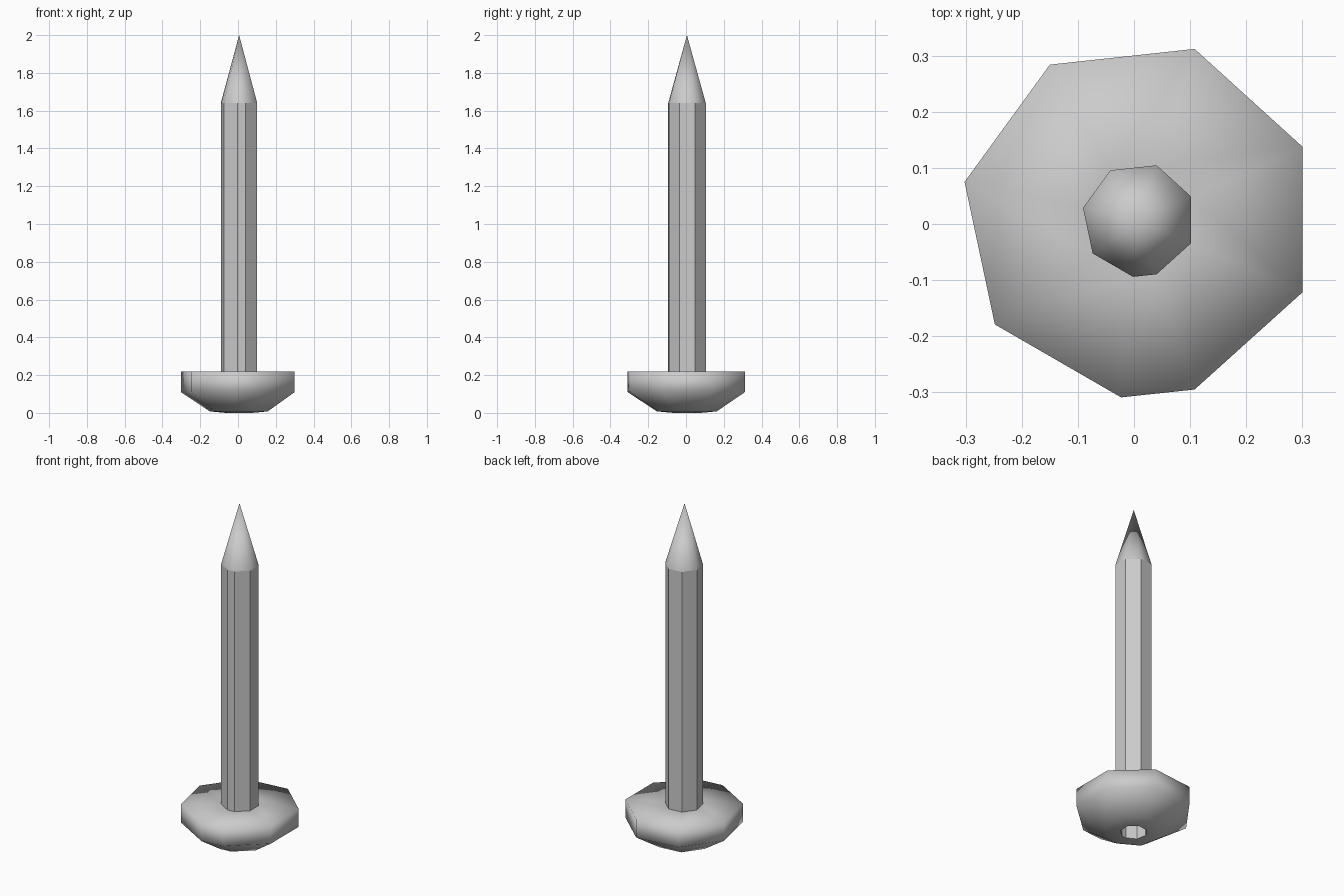
import bpy

if "Cube" in bpy.data.objects:
    bpy.data.objects.remove(bpy.data.objects["Cube"])

# Uneven eight-sided outline shared by head, socket, shaft and tip
OUTLINE = [(0.108, 0.312), (-0.15, 0.284), (-0.302, 0.075), (-0.248, -0.179),
           (-0.023, -0.309), (0.108, -0.295), (0.30, -0.122), (0.30, 0.138)]
CX, CY = 0.006, 0.005
N = len(OUTLINE)


def ring(scale, z):
    k = 1 - scale
    return [(x * scale + CX * k * 1.4, y * scale + CY * k * 1.4, z) for x, y in OUTLINE]


def loft(name, rings, smooth, cap_start=False, cap_end=False, apex=None):
    """Skin a stack of (scale, z) outlines, with optional caps or apex."""
    verts = [v for s, z in rings for v in ring(s, z)]
    faces = []
    for r in range(len(rings) - 1):
        a, b = r * N, (r + 1) * N
        for i in range(N):
            j = (i + 1) % N
            faces.append((a + i, a + j, b + j, b + i))
    last = (len(rings) - 1) * N
    if cap_start:
        faces.append(tuple(reversed(range(N))))
    if cap_end:
        faces.append(tuple(range(last, last + N)))
    if apex:
        verts.append(apex)
        faces += [(last + i, last + (i + 1) % N, len(verts) - 1) for i in range(N)]
    mesh = bpy.data.meshes.new(name)
    mesh.from_pydata(verts, [], faces)
    mesh.polygons.foreach_set("use_smooth", [smooth] * len(faces))
    mesh.update()
    obj = bpy.data.objects.new(name, mesh)
    bpy.context.collection.objects.link(obj)
    return obj


# Head: socket floor, socket wall, underside bevel, rim, then flat top
head = loft("head", [(0.23, 0.11), (0.23, 0.0), (0.51, 0.008), (1.0, 0.11),
                     (1.0, 0.218), (0.32, 0.218)], True, cap_start=True)
# Socket walls and floor stay flat
for p in head.data.polygons:
    if p.index < N or len(p.vertices) == N:
        p.use_smooth = False

# Shaft: straight faceted bar
loft("shaft", [(0.32, 0.218), (0.32, 1.64)], False)

# Tip: smooth pointed end
loft("tip", [(0.32, 1.64)], True, apex=(CX, CY, 2.0))
